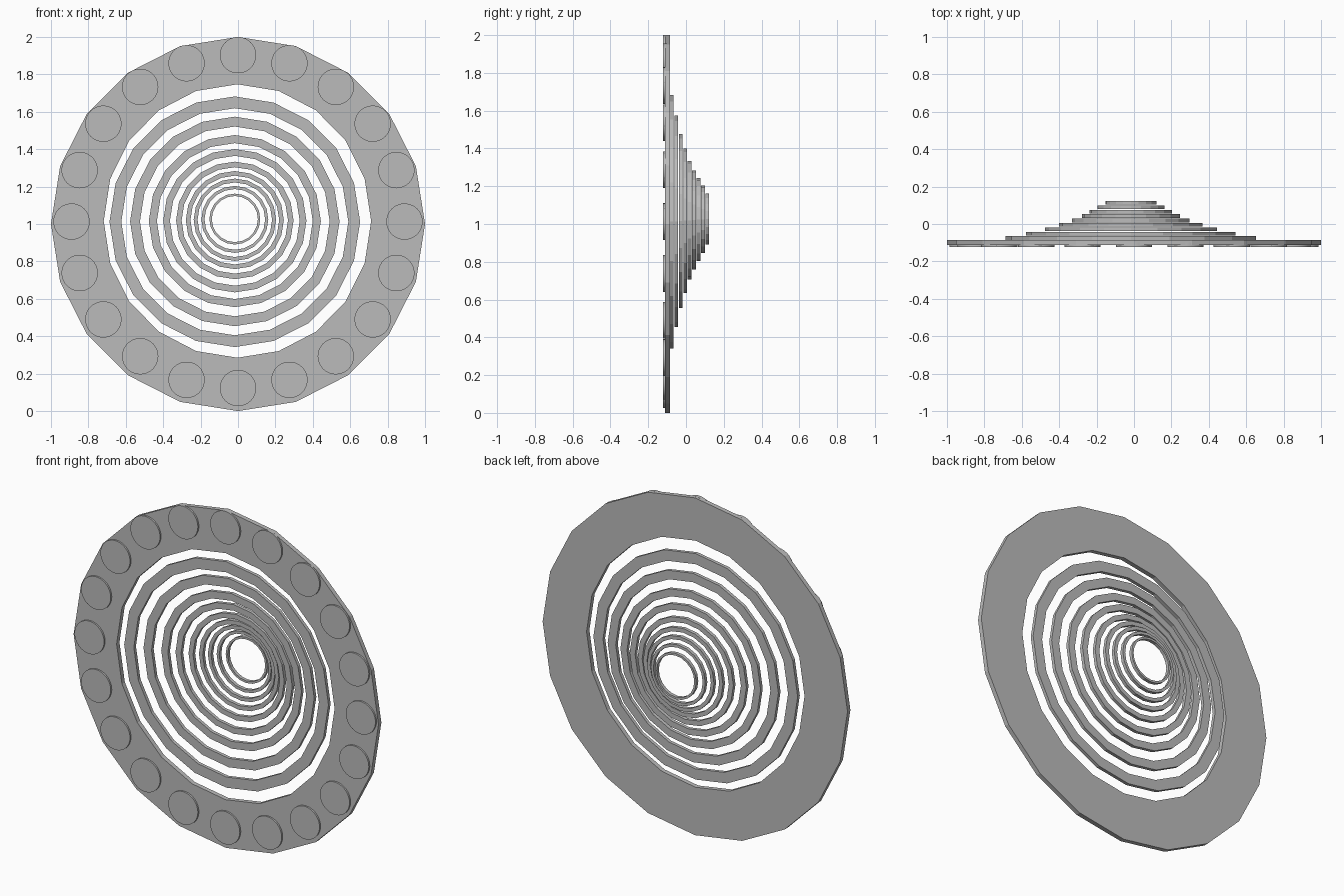
import bpy
import bmesh
from math import sin, cos, pi

cube = bpy.data.objects.get("Cube")
if cube:
    bpy.data.objects.remove(cube, do_unlink=True)

grey = bpy.data.materials.new("plain grey")
grey.use_nodes = True
GREY = (0.5, 0.5, 0.5, 1)
grey.diffuse_color = GREY
grey.node_tree.nodes["Principled BSDF"].inputs["Base Color"].default_value = GREY

SIDES = 20


def finish(bm, name):
    bmesh.ops.recalc_face_normals(bm, faces=bm.faces)
    mesh = bpy.data.meshes.new(name)
    bm.to_mesh(mesh)
    bm.free()
    mesh.materials.append(grey)
    obj = bpy.data.objects.new(name, mesh)
    bpy.context.collection.objects.link(obj)
    return obj


def loop(bm, cx, cz, rx, rz, y, sides):
    return [bm.verts.new((cx + rx * sin(2 * pi * i / sides), y,
                          cz + rz * cos(2 * pi * i / sides))) for i in range(sides)]


def ring(name, outer, inner, y0, y1):
    """Flat faceted ring; outer and inner are (cx, cz, rx, rz)."""
    bm = bmesh.new()
    loops = [loop(bm, *shape, y, SIDES) for shape, y in
             ((outer, y0), (outer, y1), (inner, y1), (inner, y0))]
    for k in range(4):
        a, b = loops[k], loops[(k + 1) % 4]
        for i in range(SIDES):
            j = (i + 1) % SIDES
            bm.faces.new((a[i], a[j], b[j], b[i]))
    return finish(bm, name)


def disc(name, cx, cz, r, y0, y1, sides=40):
    bm = bmesh.new()
    a = loop(bm, cx, cz, r, r, y0, sides)
    b = loop(bm, cx, cz, r, r, y1, sides)
    bm.faces.new(a)
    bm.faces.new(b)
    for i in range(sides):
        j = (i + 1) % sides
        bm.faces.new((a[i], a[j], b[j], b[i])).smooth = True
    for e in bm.edges:
        e.smooth = not any(len(f.verts) > 4 for f in e.link_faces)
    return finish(bm, name)


# Wide front rim
ring("outer_rim", (0, 1.0, 1.0, 1.0), (-0.003, 1.016, 0.715, 0.731), -0.112, -0.085)

# Round studs on the front of the rim
for n in range(SIDES):
    t = 2 * pi * n / SIDES
    disc(f"rim_stud_{n + 1}", 0.89 * sin(t), 1.013 + 0.89 * cos(t), 0.097, -0.122, -0.1)

# Stepped rings shrinking toward the back
radii = [0.67, 0.56, 0.46, 0.383, 0.314, 0.262, 0.22, 0.179, 0.136]
for n, r in enumerate(radii):
    cz = 1.012 + 0.0018 * n
    y = -0.085 + 0.0235 * n
    outer = (-0.017, cz, r, r)
    inner = (-0.017, cz, r * 0.906, r * 0.906)
    ring(f"stepped_ring_{n + 1}", outer, inner, y, y + 0.02)
